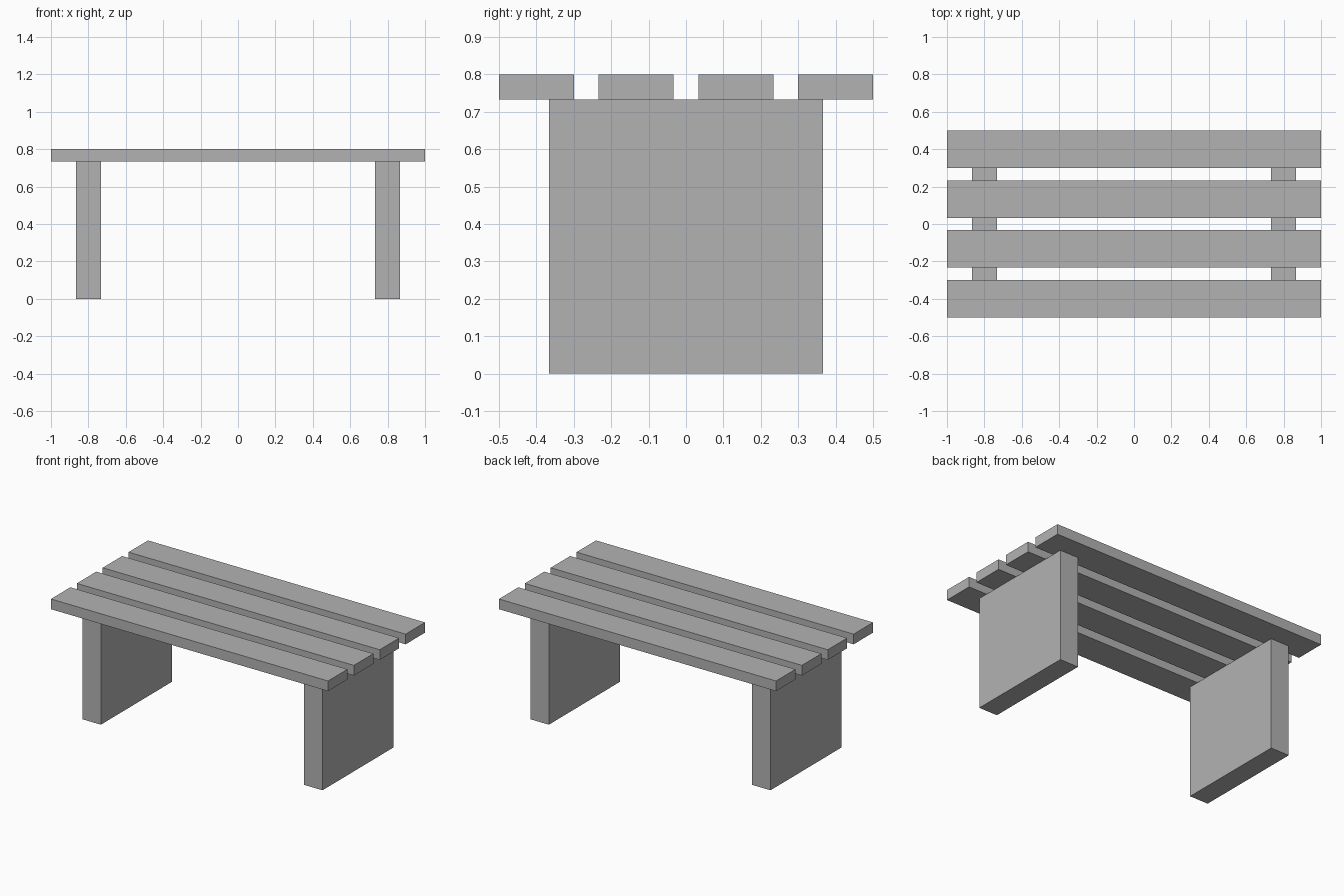
import bpy

cube = bpy.data.objects.get("Cube")
if cube:
    bpy.data.objects.remove(cube, do_unlink=True)

# Single plain grey
GREY = (0.45, 0.45, 0.45, 1)
grey = bpy.data.materials.new("plain grey")
grey.use_nodes = True
grey.diffuse_color = GREY
grey.node_tree.nodes["Principled BSDF"].inputs["Base Color"].default_value = GREY

UNIT = 1 / 15  # module shared by the thicknesses and gaps


def box(name, center, size):
    bpy.ops.mesh.primitive_cube_add(size=1, location=center)
    obj = bpy.context.object
    obj.name = obj.data.name = name
    obj.scale = size
    bpy.ops.object.transform_apply(location=False, rotation=False, scale=True)
    obj.data.materials.append(grey)
    return obj


LEG_HEIGHT = 11 * UNIT

# Two slab legs
for side, sign in (("left", 1), ("right", -1)):
    box(f"{side}_leg", (sign * 0.8, 0, LEG_HEIGHT / 2),
        (2 * UNIT, 11 * UNIT, LEG_HEIGHT))

# Four seat slats, front to back
for i in range(4):
    box(f"seat_slat_{i + 1}", (0, (i - 1.5) * 4 * UNIT, LEG_HEIGHT + UNIT / 2),
        (2, 3 * UNIT, UNIT))
